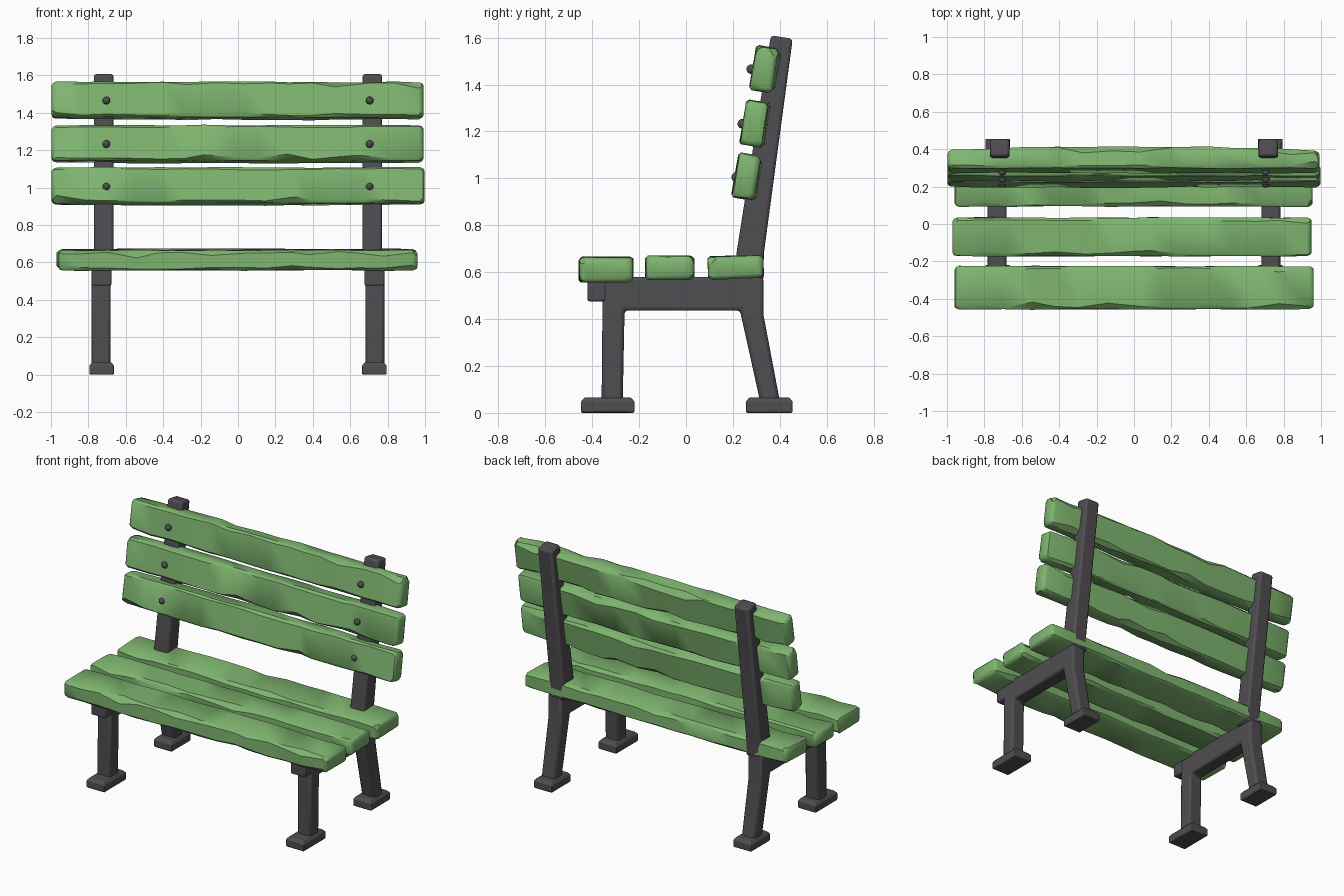
import bpy, bmesh, math, random
from mathutils import Matrix, Vector

if "Cube" in bpy.data.objects:
    bpy.data.objects.remove(bpy.data.objects["Cube"])

random.seed(4)


def material(name, rgb):
    m = bpy.data.materials.new(name)
    m.diffuse_color = (*rgb, 1)
    m.use_nodes = True
    m.node_tree.nodes["Principled BSDF"].inputs["Base Color"].default_value = m.diffuse_color
    return m


GREEN = material("green painted wood", (0.21, 0.46, 0.16))
IRON = material("dark iron", (0.078, 0.074, 0.082))


def finish(name, bm, mat, bevel=0.0, angle=30):
    bmesh.ops.recalc_face_normals(bm, faces=bm.faces)
    me = bpy.data.meshes.new(name)
    bm.to_mesh(me)
    bm.free()
    ob = bpy.data.objects.new(name, me)
    bpy.context.collection.objects.link(ob)
    me.materials.append(mat)
    if bevel:
        b = ob.modifiers.new("worn edges", 'BEVEL')
        b.width = bevel
        b.segments = 2
        b.limit_method = 'ANGLE'
        b.angle_limit = math.radians(25)
    bpy.ops.object.select_all(action='DESELECT')
    ob.select_set(True)
    bpy.context.view_layer.objects.active = ob
    bpy.ops.object.shade_smooth_by_angle(angle=math.radians(angle))
    return ob


def extrude_profile(name, pts, x0, x1, bevel):
    """Side outline in (y, z), extruded along x."""
    bm = bmesh.new()
    f = bm.faces.new([bm.verts.new((x0, y, z)) for y, z in pts])
    r = bmesh.ops.extrude_face_region(bm, geom=[f])
    bmesh.ops.translate(bm, vec=(x1 - x0, 0, 0),
                        verts=[v for v in r["geom"] if isinstance(v, bmesh.types.BMVert)])
    return finish(name, bm, IRON, bevel)


def plank(name, x0, x1, cy, cz, depth, height, tilt=0.0, bow=0.0):
    """Hand-hewn board: chamfered sections along x with uneven edges."""
    n = 15
    step = (x1 - x0 - 0.05) / (n - 1)
    xs = [x0 + 0.025 + i * step for i in range(n)]
    for i in range(1, n - 1):
        xs[i] += random.uniform(-0.3, 0.3) * step
    xs = [x0, x0 + 0.008] + xs + [x1 - 0.008, x1]
    inset = [0.018, 0.006] + [0] * n + [0.006, 0.018]
    rot = Matrix.Rotation(math.radians(tilt), 3, 'X')
    bm = bmesh.new()
    rings = []
    for x, k in zip(xs, inset):
        a, b = depth / 2 - k, height / 2 - k
        ring = []
        for sy, sz in ((1, 1), (-1, 1), (-1, -1), (1, -1)):
            c = random.uniform(0.008, 0.018)
            if random.random() < 0.15:
                c += 0.018                       # chipped corner
            d = c * random.uniform(0.7, 1.1)
            pair = [(sy * a, sz * (b - d)), (sy * (a - c), sz * b)]
            if sy * sz < 0:
                pair.reverse()
            for y, z in pair:
                y -= math.copysign(random.uniform(0, 0.006), y)
                z -= math.copysign(random.uniform(0, 0.005), z)
                if y > 0:
                    y -= bow * x * x             # back thins toward the ends
                p = rot @ Vector((0, y, z))
                ring.append(bm.verts.new((x, p.y + cy, p.z + cz)))
        rings.append(ring)
    for r, s in zip(rings, rings[1:]):
        for i in range(8):
            j = (i + 1) % 8
            bm.faces.new((r[i], r[j], s[j], s[i]))
    bm.faces.new(rings[0])
    bm.faces.new(rings[-1])
    return finish(name, bm, GREEN, 0, 40)


def foot(name, cx, y0, y1):
    # iron pad with sloped upper rim
    bm = bmesh.new()
    rings = []
    for z, k in ((0, 0.004), (0.006, 0), (0.048, 0), (0.065, 0.014)):
        rings.append([bm.verts.new((cx + sx * (0.066 - k), y, z)) for sx, y in
                      ((-1, y0 + k), (1, y0 + k), (1, y1 - k), (-1, y1 - k))])
    for r, s in zip(rings, rings[1:]):
        for i in range(4):
            j = (i + 1) % 4
            bm.faces.new((r[i], r[j], s[j], s[i]))
    bm.faces.new(rings[0])
    bm.faces.new(rings[-1])
    finish(name, bm, IRON, 0.006)


# seat planks
plank("front_seat_plank", -0.96, 0.96, -0.341, 0.611, 0.236, 0.112)
plank("middle_seat_plank", -0.97, 0.95, -0.069, 0.618, 0.212, 0.106)
plank("rear_seat_plank", -0.96, 0.955, 0.212, 0.62, 0.24, 0.105, 2)

# backrest planks, leaning back
BACK = (("lower", 0.268, 1.006, 0.998), ("middle", 0.302, 1.232, 0.992), ("upper", 0.344, 1.464, 0.992))
for label, y, z, x1 in BACK:
    plank(label + "_back_plank", -0.997, x1, y, z, 0.124, 0.196, -9.5, 0.022)

# iron side frames
LEGS = [(-0.36, 0.04), (-0.27, 0.04), (-0.262, 0.437), (0.23, 0.437), (0.318, 0.04),
        (0.402, 0.04), (0.33, 0.42), (0.33, 0.58), (-0.355, 0.58)]
POST = [(0.21, 0.56), (0.33, 0.56), (0.332, 0.68), (0.455, 1.595), (0.362, 1.61), (0.215, 0.68)]
BRACKET = [(-0.42, 0.476), (-0.34, 0.476), (-0.34, 0.57), (-0.42, 0.57)]
for s, side in ((-1, "left"), (1, "right")):
    extrude_profile(side + "_leg_frame", LEGS, s * 0.682, s * 0.782, 0.014)
    extrude_profile(side + "_back_post", POST, s * 0.666, s * 0.77, 0.014)
    extrude_profile(side + "_front_bracket", BRACKET, s * 0.677, s * 0.782, 0.008)
    foot(side + "_front_foot", s * 0.729, -0.448, -0.22)
    foot(side + "_rear_foot", s * 0.729, 0.255, 0.455)
    # bolt heads on the back planks
    for (label, y, z, _), out in zip(BACK, (0.006, 0.014, 0.018)):
        bm = bmesh.new()
        bmesh.ops.create_icosphere(bm, subdivisions=2, radius=0.021)
        m = (Matrix.Translation((s * 0.704, y - 0.056, z)) @
             Matrix.Rotation(math.radians(-9.5), 4, 'X') @
             Matrix.Translation((0, -out + 0.008, 0)))
        bmesh.ops.transform(bm, matrix=m, verts=bm.verts)
        finish(f"{side}_{label}_bolt", bm, IRON)
